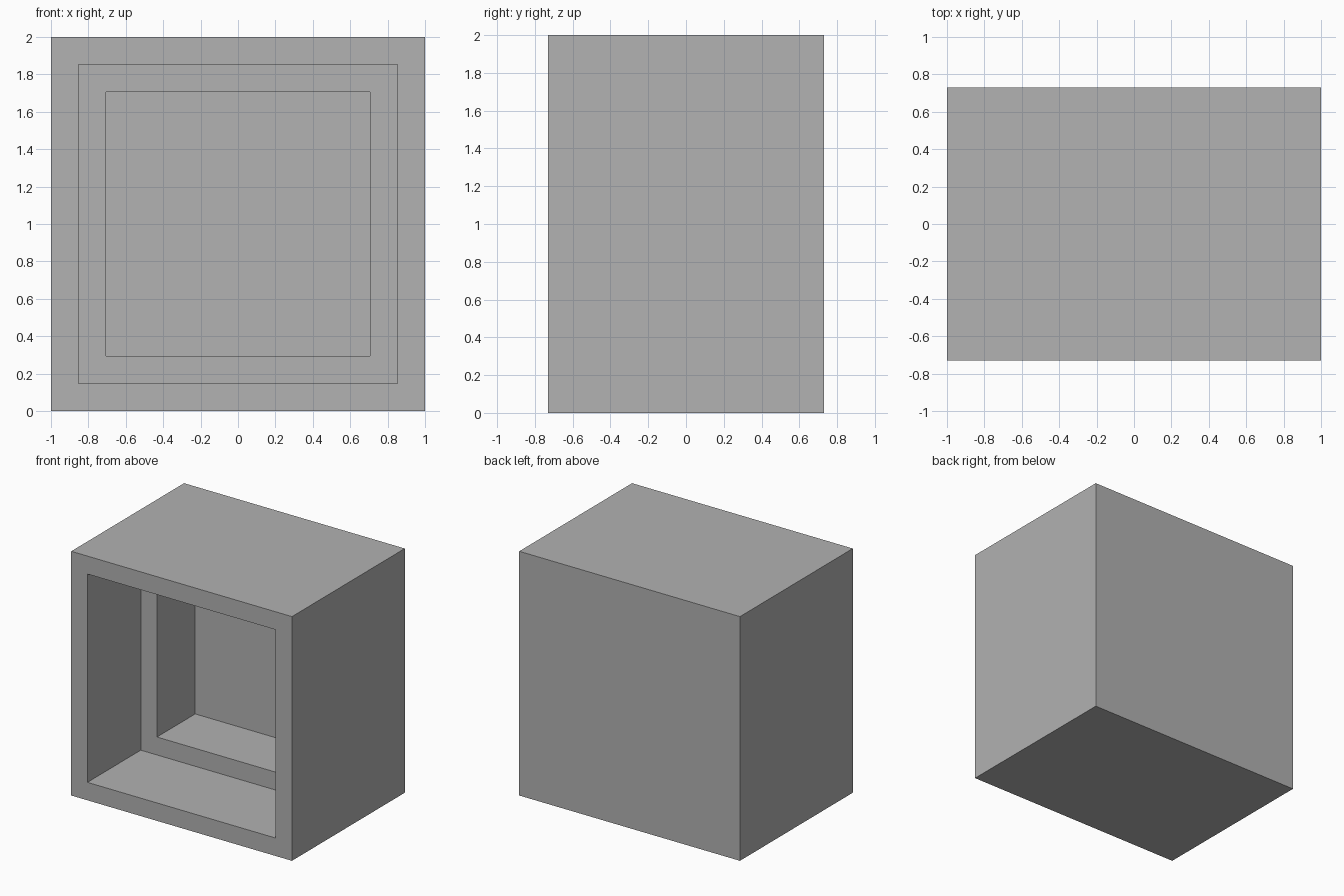
import bpy
import bmesh
from mathutils import Matrix, Vector

cube = bpy.data.objects.get("Cube")
if cube:
    bpy.data.objects.remove(cube, do_unlink=True)

WIDTH, DEPTH, HEIGHT = 2.0, 1.46, 2.0
RIM = 0.147                    # width of each frame step
STEP_DEPTHS = (0.69, 0.495)    # outer recess, then inner recess

# Plain grey
grey = bpy.data.materials.new("plain_grey")
grey.use_nodes = True
colour = (0.445, 0.445, 0.445, 1.0)
grey.diffuse_color = colour
grey.node_tree.nodes["Principled BSDF"].inputs["Base Color"].default_value = colour

# Solid block
bm = bmesh.new()
bmesh.ops.create_cube(bm, size=1.0)
bmesh.ops.transform(
    bm,
    matrix=Matrix.Translation((0, 0, HEIGHT / 2)) @ Matrix.Diagonal((WIDTH, DEPTH, HEIGHT, 1)),
    verts=bm.verts,
)
bm.normal_update()

# Two stepped recesses sunk into the front face
face = min(bm.faces, key=lambda f: f.calc_center_median().y)
for depth in STEP_DEPTHS:
    bmesh.ops.inset_region(bm, faces=[face], thickness=RIM, use_even_offset=True)
    result = bmesh.ops.extrude_discrete_faces(bm, faces=[face])
    face = result["faces"][0]
    bmesh.ops.translate(bm, verts=face.verts, vec=Vector((0, depth, 0)))
    bm.normal_update()

bmesh.ops.recalc_face_normals(bm, faces=bm.faces)
mesh = bpy.data.meshes.new("recessed_box")
bm.to_mesh(mesh)
bm.free()
mesh.materials.append(grey)
box = bpy.data.objects.new("recessed_box", mesh)
bpy.context.collection.objects.link(box)
